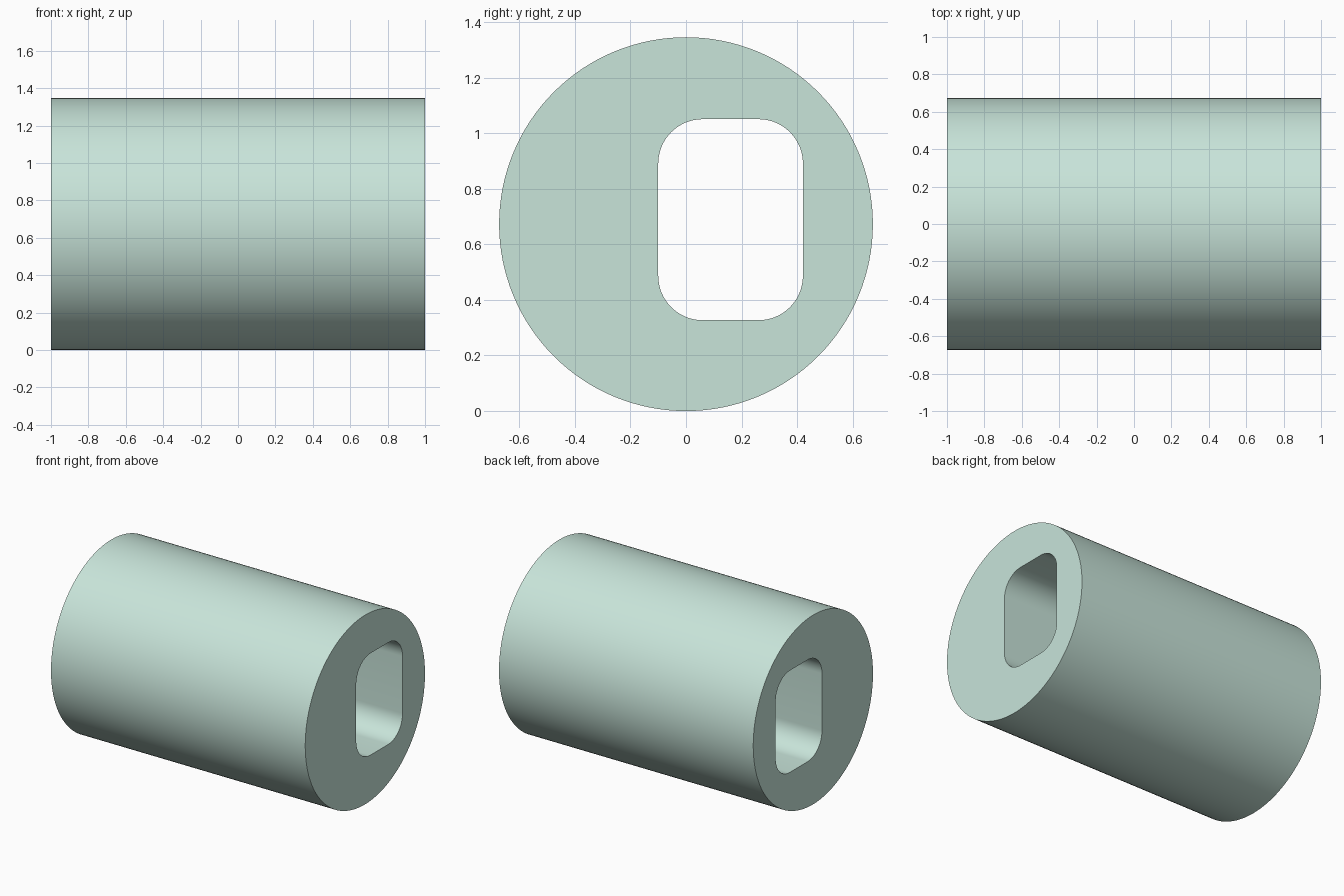
import bpy, bmesh
from math import cos, sin, pi, radians

if "Cube" in bpy.data.objects:
    bpy.data.objects.remove(bpy.data.objects["Cube"])

R = 0.673            # outer radius, also the axis height
HALF = 1.0           # half length along x


def circle(n=128):
    return [(R * cos(2 * pi * i / n), R + R * sin(2 * pi * i / n)) for i in range(n)]


def rounded_rect(y0, y1, z0, z1, r, n=16):
    centres = [(y1 - r, z1 - r), (y0 + r, z1 - r), (y0 + r, z0 + r), (y1 - r, z0 + r)]
    return [(cy + r * cos(pi / 2 * (k + i / n)), cz + r * sin(pi / 2 * (k + i / n)))
            for k, (cy, cz) in enumerate(centres) for i in range(n + 1)]


# End profile: round outline with the offset slot left open
bm = bmesh.new()
edges = []
for loop in (circle(), rounded_rect(-0.10, 0.421, 0.327, 1.051, 0.16)):
    vs = [bm.verts.new((-HALF, y, z)) for y, z in loop]
    edges += [bm.edges.new((vs[i - 1], vs[i])) for i in range(len(vs))]
bmesh.ops.triangle_fill(bm, edges=edges, use_beauty=True, use_dissolve=False)

# Extrude the profile through the full length
ext = bmesh.ops.extrude_face_region(bm, geom=bm.faces[:], use_keep_orig=True)
moved = [g for g in ext["geom"] if isinstance(g, bmesh.types.BMVert)]
bmesh.ops.translate(bm, verts=moved, vec=(2 * HALF, 0, 0))
bmesh.ops.recalc_face_normals(bm, faces=bm.faces[:])

mesh = bpy.data.meshes.new("slotted_cylinder")
bm.to_mesh(mesh)
bm.free()
body = bpy.data.objects.new("slotted_cylinder", mesh)
bpy.context.collection.objects.link(body)

# Matte pale green finish
mat = bpy.data.materials.new("pale_green")
mat.diffuse_color = (0.58, 0.78, 0.70, 1)
mat.use_nodes = True
mat.node_tree.nodes["Principled BSDF"].inputs["Base Color"].default_value = mat.diffuse_color
mesh.materials.append(mat)

bpy.context.view_layer.objects.active = body
body.select_set(True)
bpy.ops.object.shade_smooth_by_angle(angle=radians(30))
